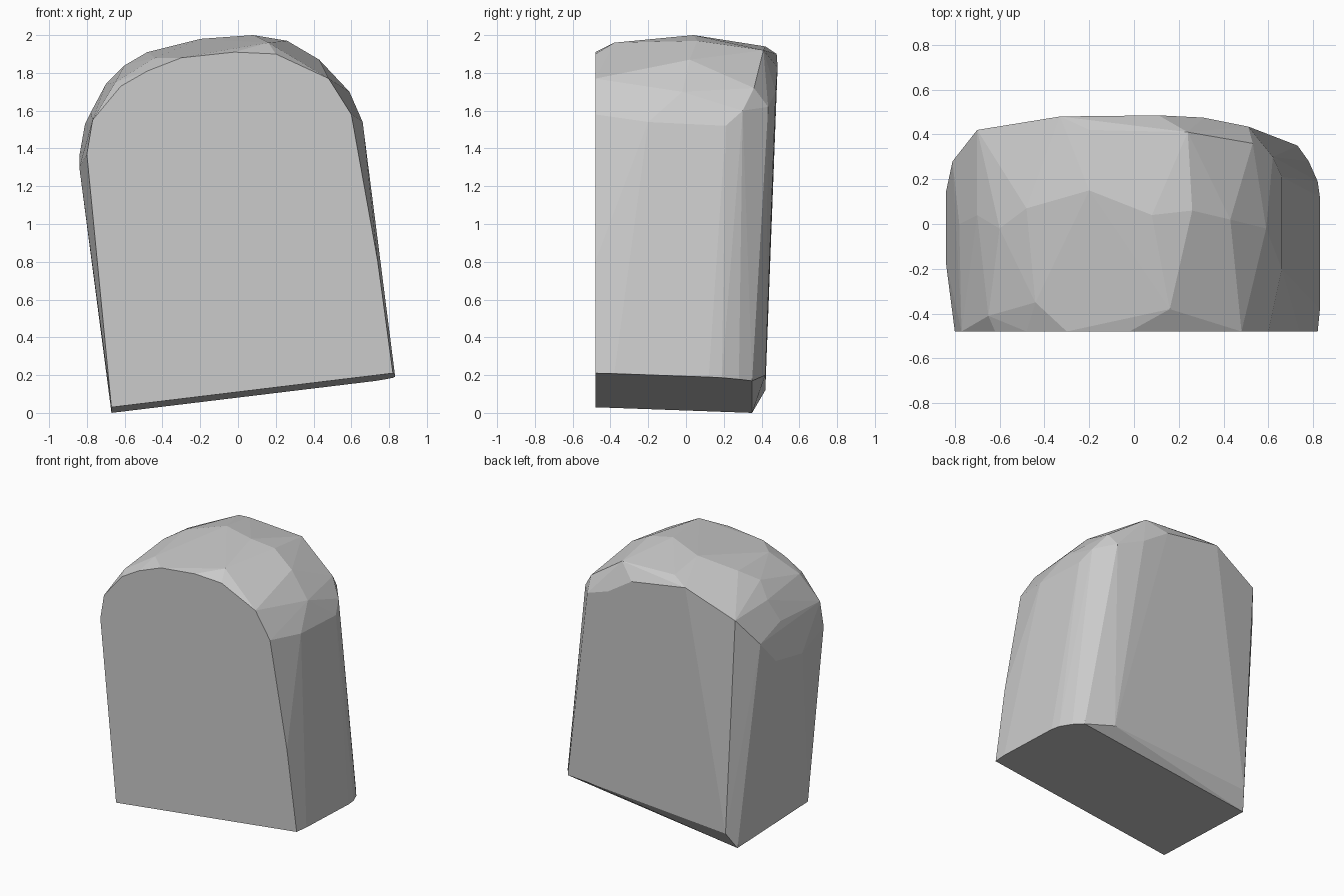
import bpy, bmesh, math

# flat front face outline (x, z), at y = -0.48
front = [(-.80, 1.37), (-.77, 1.55), (-.62, 1.73), (-.48, 1.81), (-.30, 1.88),
         (-.02, 1.91), (.20, 1.90), (.48, 1.77), (.60, 1.58), (.74, .80)]

# sloping base outline (x, y), with one rounded corner
base = [(-.67, -.48), (-.67, .35), (.73, .35), (.78, .28), (.82, .19),
        (.83, .12), (.83, -.38), (.82, -.48)]

# rounded crown
crown = [(-.65, -.41, 1.75), (-.44, -.35, 1.88), (.16, -.38, 1.96),
         (-.20, .15, 1.98), (-.48, .07, 1.91), (-.60, -.02, 1.84),
         (-.70, .04, 1.74), (-.78, .00, 1.59), (.08, .04, 2.0),
         (.26, .06, 1.97), (.43, .02, 1.87), (.59, -.02, 1.70),
         (.66, -.20, 1.54), (.66, .21, 1.52), (.62, .30, 1.60),
         (.53, .36, 1.72), (.24, .41, 1.92), (-.20, .42, 1.94)]

# rim of the back face and the left shoulder
back_rim = [(-.84, -.17, 1.30), (-.84, .14, 1.36), (-.81, .28, 1.53),
            (-.70, .42, 1.73), (-.33, .48, 1.90), (.11, .485, 1.83),
            (.31, .475, 1.70), (.51, .435, 1.62)]

# chamfer above the back edge of the base
back_foot = [(-.62, .42, .12), (.52, .42, .20)]

points = [(x, -.48, z) for x, z in front]
points += [(x, y, .111 + .121 * x - .036 * (y + .48)) for x, y in base]
points += crown + back_rim + back_foot

# wrap the profiles in one faceted stone
bm = bmesh.new()
for p in points:
    bm.verts.new(p)
hull = bmesh.ops.convex_hull(bm, input=bm.verts[:])
loose = [v for v in bm.verts if not v.link_faces]
bmesh.ops.delete(bm, geom=loose, context='VERTS')
bmesh.ops.dissolve_limit(bm, angle_limit=math.radians(1.5),
                         verts=bm.verts[:], edges=bm.edges[:])
bmesh.ops.recalc_face_normals(bm, faces=bm.faces[:])

mesh = bpy.data.meshes.new("stone")
bm.to_mesh(mesh)
bm.free()
stone = bpy.data.objects.new("stone", mesh)
bpy.context.collection.objects.link(stone)
